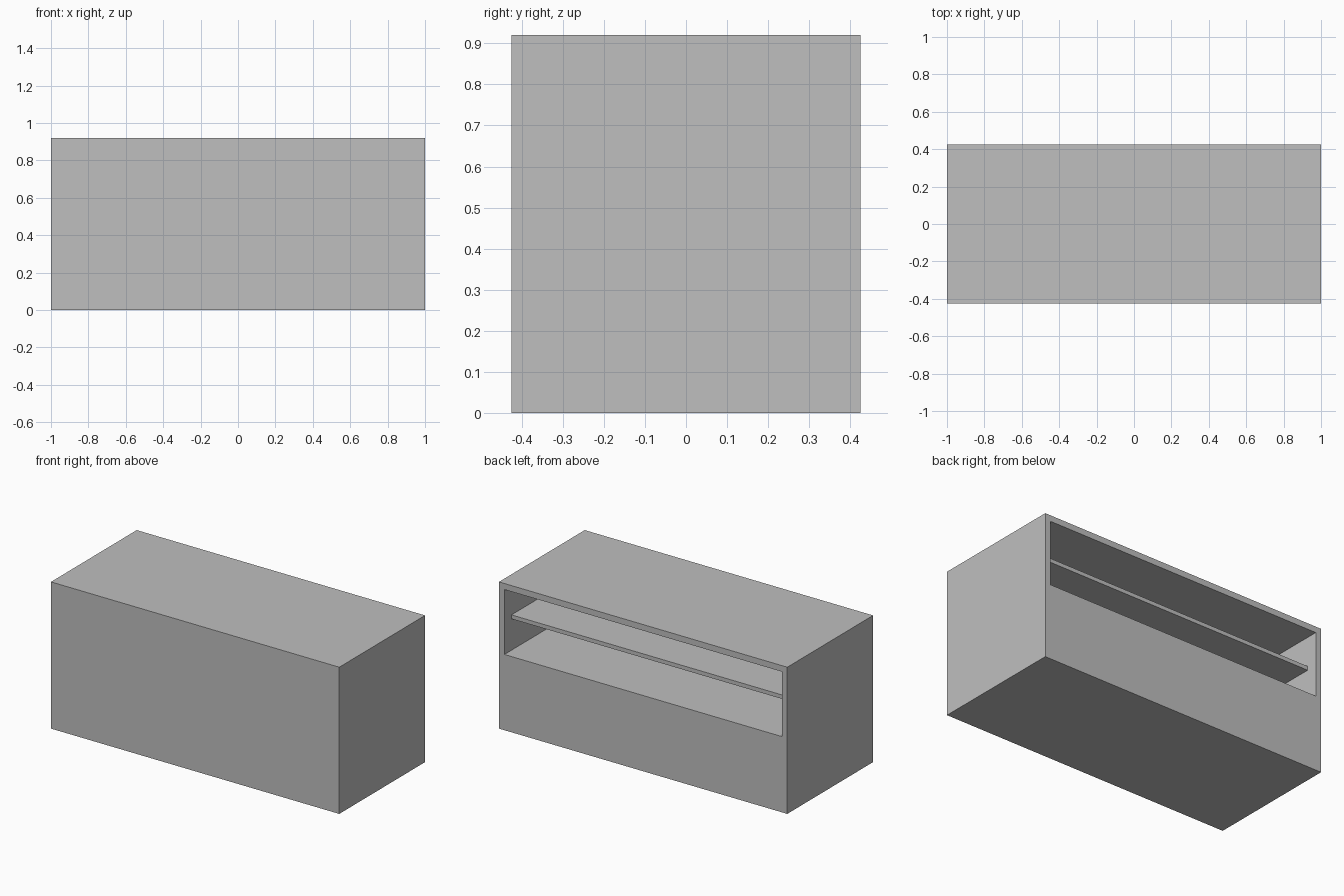
import bpy
import bmesh
from mathutils import Matrix, Vector

WIDTH, DEPTH, HEIGHT = 2.0, 0.85, 0.92
WALL = 0.038
NICHE_FLOOR = 0.475

cube = bpy.data.objects.get("Cube")
if cube:
    bpy.data.objects.remove(cube, do_unlink=True)

grey = bpy.data.materials.new("plain_grey")
grey.use_nodes = True
colour = (0.52, 0.52, 0.52, 1)
grey.diffuse_color = colour
grey.node_tree.nodes["Principled BSDF"].inputs["Base Color"].default_value = colour


def box(size, centre):
    bm = bmesh.new()
    matrix = Matrix.Translation(centre) @ Matrix.Diagonal((*size, 1))
    bmesh.ops.create_cube(bm, size=1, matrix=matrix)
    bm.normal_update()
    return bm


def finish(bm, name):
    bmesh.ops.recalc_face_normals(bm, faces=bm.faces)
    mesh = bpy.data.meshes.new(name)
    bm.to_mesh(mesh)
    bm.free()
    mesh.materials.append(grey)
    obj = bpy.data.objects.new(name, mesh)
    bpy.context.collection.objects.link(obj)
    return obj


# Counter body with an open niche sunk into the upper back
bm = box((WIDTH, DEPTH, HEIGHT), (0, 0, HEIGHT / 2))
back = max(bm.faces, key=lambda f: f.calc_center_median().y)
bmesh.ops.inset_individual(bm, faces=[back], thickness=WALL, use_even_offset=True)
for v in back.verts:
    if v.co.z < HEIGHT / 2:
        v.co.z = NICHE_FLOOR
niche = bmesh.ops.extrude_discrete_faces(bm, faces=[back])["faces"][0]
bmesh.ops.translate(bm, verts=niche.verts, vec=Vector((0, WALL - DEPTH, 0)))
finish(bm, "counter_body")

# Shelf across the niche, set back from the opening
shelf_back, shelf_edge = WALL - DEPTH / 2, 0.355
finish(box((WIDTH - 2 * WALL, shelf_edge - shelf_back, 0.025),
           (0, (shelf_edge + shelf_back) / 2, 0.684)), "inner_shelf")
